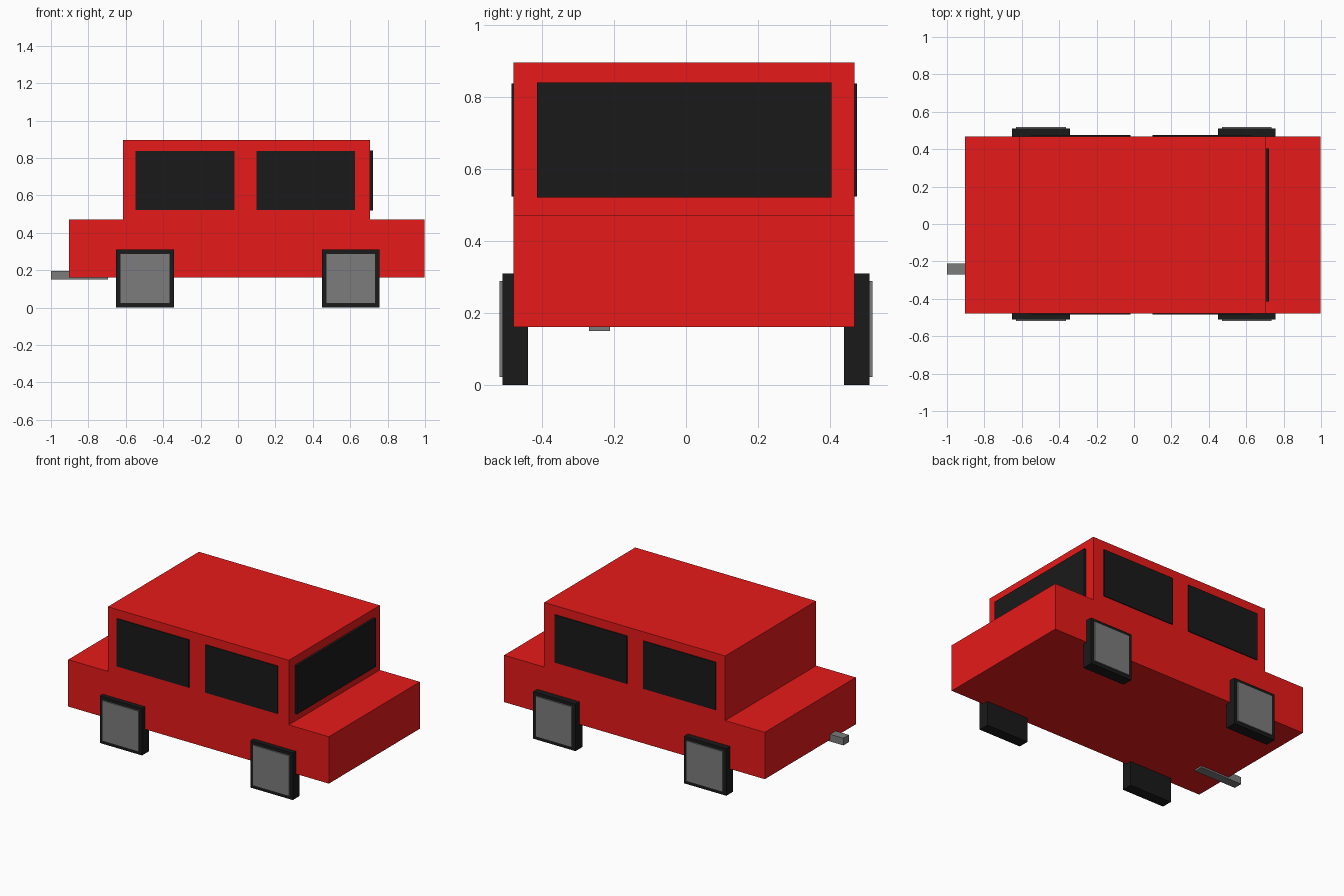
import bpy, bmesh

if "Cube" in bpy.data.objects:
    bpy.data.objects.remove(bpy.data.objects["Cube"])


def paint(name, color):
    mat = bpy.data.materials.new(name)
    mat.diffuse_color = (*color, 1)
    mat.use_nodes = True
    mat.node_tree.nodes["Principled BSDF"].inputs["Base Color"].default_value = mat.diffuse_color
    return mat


red = paint("red_paint", (0.8, 0.01, 0.01))
black = paint("black", (0.01, 0.01, 0.01))
grey = paint("grey_metal", (0.2, 0.2, 0.2))


def add_object(name, bm, mat):
    bmesh.ops.recalc_face_normals(bm, faces=bm.faces)
    mesh = bpy.data.meshes.new(name)
    bm.to_mesh(mesh)
    bm.free()
    mesh.materials.append(mat)
    obj = bpy.data.objects.new(name, mesh)
    bpy.context.collection.objects.link(obj)
    return obj


def box(name, x, y, z, mat):
    """Box given by (min, max) ranges on each axis."""
    bm = bmesh.new()
    bmesh.ops.create_cube(bm, size=1)
    for v in bm.verts:
        for i, (lo, hi) in enumerate((x, y, z)):
            v.co[i] = hi if v.co[i] > 0 else lo
    return add_object(name, bm, mat)


# Body: stepped side profile extruded across the width
profile = [(-0.903, 0.161), (0.998, 0.161), (0.998, 0.47), (0.706, 0.47),
           (0.706, 0.896), (-0.614, 0.896), (-0.614, 0.47), (-0.903, 0.47)]
bm = bmesh.new()
face = bm.faces.new([bm.verts.new((x, -0.479, z)) for x, z in profile])
out = bmesh.ops.extrude_face_region(bm, geom=[face])
side = [v for v in out["geom"] if isinstance(v, bmesh.types.BMVert)]
bmesh.ops.translate(bm, verts=side, vec=(0, 0.948, 0))
add_object("body", bm, red)

# Windscreen and exhaust
box("windscreen", (0.69, 0.722), (-0.414, 0.404), (0.52, 0.84), black)
box("exhaust", (-1.0, -0.694), (-0.269, -0.211), (0.15, 0.197), grey)

# Side windows
for end, x in (("rear", (-0.548, -0.02)), ("front", (0.1, 0.626))):
    box(f"{end}_window_right", x, (-0.485, -0.465), (0.523, 0.838), black)
    box(f"{end}_window_left", x, (0.455, 0.475), (0.523, 0.838), black)

# Square wheels with hub plates
for end, cx in (("rear", -0.497), ("front", 0.603)):
    for label, s in (("right", -1), ("left", 1)):
        box(f"{end}_wheel_{label}", (cx - 0.154, cx + 0.154),
            sorted((s * 0.439, s * 0.51)), (0.0, 0.31), black)
        box(f"{end}_hub_{label}", (cx - 0.133, cx + 0.133),
            sorted((s * 0.49, s * 0.519)), (0.022, 0.289), grey)
